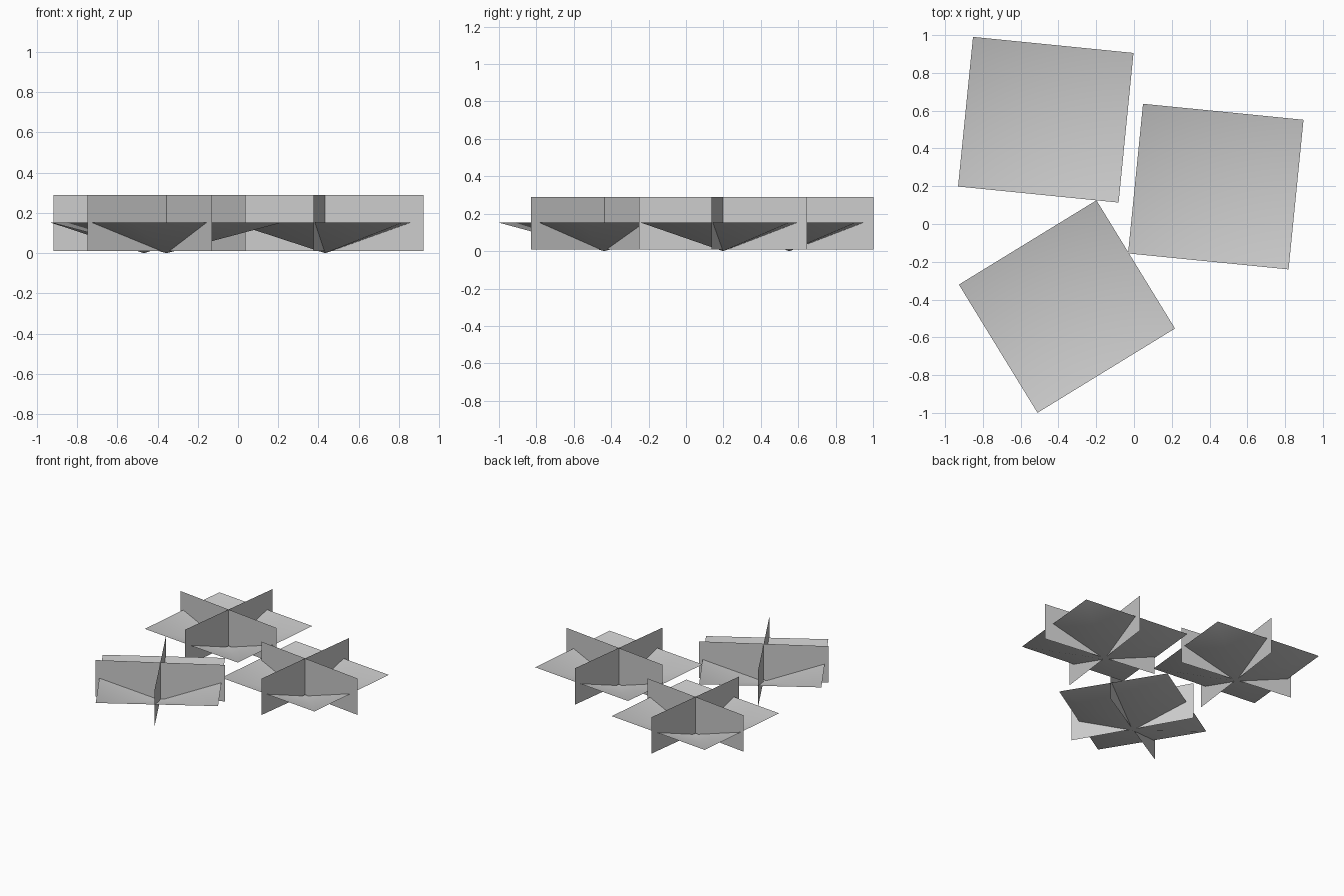
import bpy
import bmesh
from math import radians
from mathutils import Matrix, Vector

cube = bpy.data.objects.get("Cube")
if cube:
    bpy.data.objects.remove(cube, do_unlink=True)

# One flat grey for everything
grey = bpy.data.materials.new("pale_grey")
grey.use_nodes = True
colour = (0.6, 0.6, 0.6, 1)
grey.diffuse_color = colour
grey.node_tree.nodes["Principled BSDF"].inputs["Base Color"].default_value = colour


def add_object(name, bm, centre, angle):
    bm.normal_update()
    mesh = bpy.data.meshes.new(name)
    bm.to_mesh(mesh)
    bm.free()
    mesh.materials.append(grey)
    obj = bpy.data.objects.new(name, mesh)
    obj.location = (*centre, 0)
    obj.rotation_euler.z = radians(angle)
    bpy.context.collection.objects.link(obj)
    return obj


# Shallow leaf dish: a rectangle whose centre is pulled down to the ground
def leaf_dish(name, centre, angle, length=0.854, width=0.796, rim=0.152):
    bm = bmesh.new()
    bmesh.ops.create_grid(bm, x_segments=1, y_segments=1, size=0.5)
    bmesh.ops.transform(bm, verts=bm.verts, matrix=Matrix.Translation((0, 0, rim))
                        @ Matrix.Diagonal((length, width, 1, 1)))
    tip = bmesh.ops.poke(bm, faces=bm.faces)["verts"][0]
    tip.co.z = 0
    for face in bm.faces:
        face.smooth = True
    add_object(name, bm, centre, angle)


# Upright leaf card, a single standing sheet
def leaf_card(name, centre, angle, shift=0, half=0.453, bottom=0.01, top=0.29):
    bm = bmesh.new()
    corners = [(-half, bottom), (half, bottom), (half, top), (-half, top)]
    bm.faces.new([bm.verts.new(Vector((x + shift, 0, z))) for x, z in corners])
    add_object(name, bm, centre, angle)


# Three tufts: name, centre, dish angle, lengthwise card shift
tufts = [
    ("back_right", (-0.467, 0.552), -5.7, 0),
    ("left", (0.433, 0.198), -5.7, 0.04),
    ("front_right", (-0.355, -0.437), 31.5, 0),
]
for side, centre, angle, shift in tufts:
    leaf_dish(side + "_leaf_dish", centre, angle)
    leaf_card(side + "_long_card", centre, angle - 1.6, shift)
    leaf_card(side + "_cross_card", centre, angle + 88.4)
